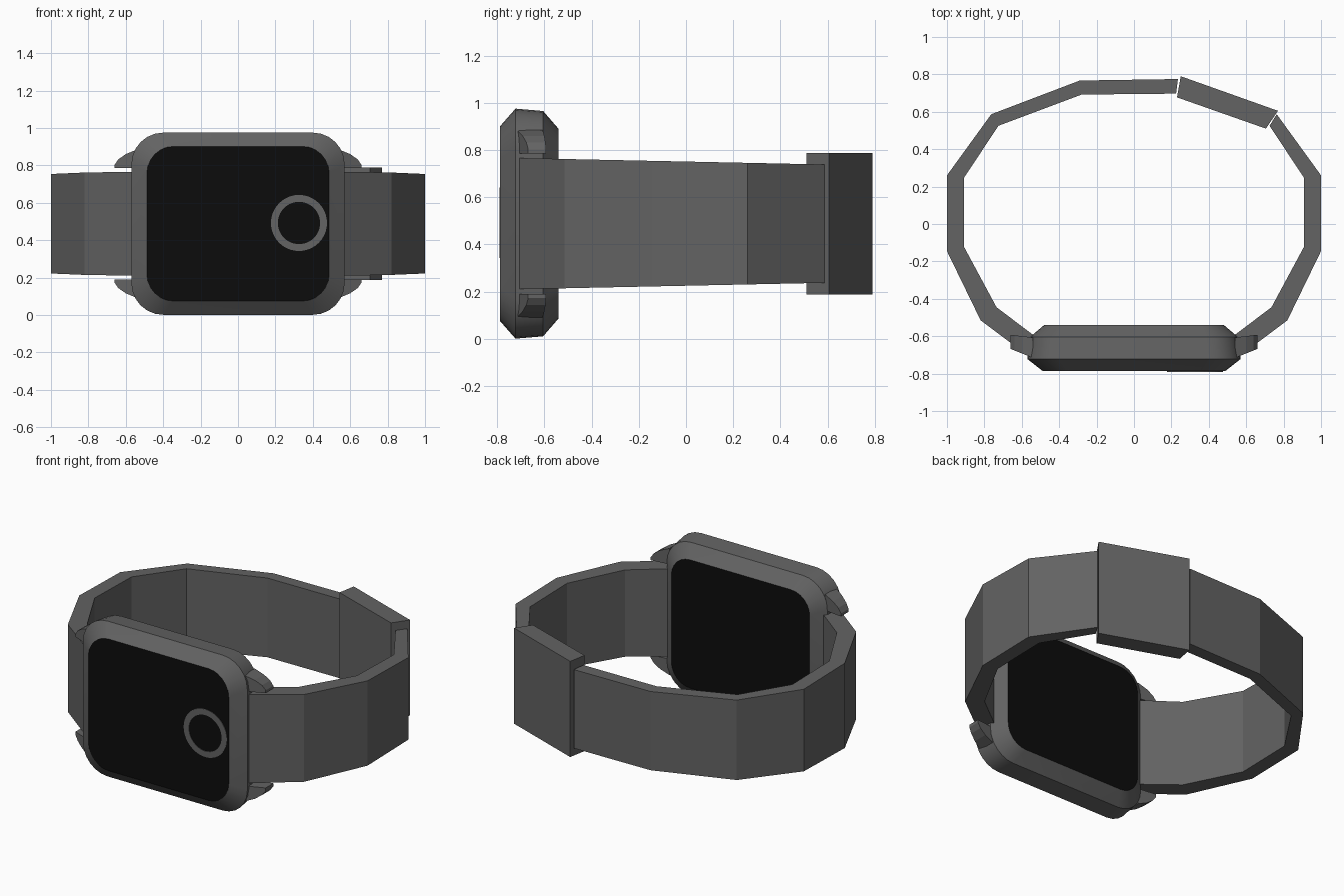
import bpy, bmesh, math

if "Cube" in bpy.data.objects:
    bpy.data.objects.remove(bpy.data.objects["Cube"])

ZC = 0.488  # height of the watch centre


def material(name, v):
    m = bpy.data.materials.new(name)
    m.diffuse_color = (v, v, v, 1)
    m.use_nodes = True
    m.node_tree.nodes["Principled BSDF"].inputs["Base Color"].default_value = m.diffuse_color
    return m


GREY = material("dark_grey", 0.125)
BLACK = material("black_glass", 0.0035)


def make(name, rings, mats=(GREY,), loop=False, smooth=False):
    """Skin a list of equal-length closed sections, capping the ends unless looped."""
    bm = bmesh.new()
    rows = [[bm.verts.new(p) for p in r] for r in rings]
    n = len(rows[0])
    pairs = list(zip(rows, rows[1:]))
    if loop:
        pairs.append((rows[-1], rows[0]))
    for a, b in pairs:
        for i in range(n):
            j = (i + 1) % n
            bm.faces.new((a[i], a[j], b[j], b[i]))
    if not loop:
        for r in (rows[0], rows[-1]):
            f = bm.faces.new(r)
            f.material_index = len(mats) - 1
    bmesh.ops.recalc_face_normals(bm, faces=bm.faces)
    me = bpy.data.meshes.new(name)
    bm.to_mesh(me)
    bm.free()
    for m in mats:
        me.materials.append(m)
    ob = bpy.data.objects.new(name, me)
    bpy.context.collection.objects.link(ob)
    if smooth:
        bpy.context.view_layer.objects.active = ob
        ob.select_set(True)
        bpy.ops.object.shade_smooth_by_angle(angle=math.radians(30))
        ob.select_set(False)
    return ob


def rounded(hx, hz, r, y, seg=6):
    pts = []
    for q, (sx, sz) in enumerate(((1, 1), (-1, 1), (-1, -1), (1, -1))):
        for k in range(seg + 1):
            a = (q + k / seg) * math.pi / 2
            pts.append((sx * (hx - r) + r * math.cos(a), y,
                        ZC + sz * (hz - r) + r * math.sin(a)))
    return pts


# Case: chamfered rounded box, black glass front and back
make("watch_case", [
    rounded(0.487, 0.413, 0.14, -0.787),
    rounded(0.570, 0.487, 0.17, -0.722),
    rounded(0.557, 0.477, 0.17, -0.605),
    rounded(0.480, 0.402, 0.13, -0.540)], mats=(GREY, BLACK), smooth=True)

# Ring on the screen
ring = []
for k in range(40):
    a = k * math.tau / 40
    ring.append([(0.326 + r * math.cos(a), y, 0.492 + r * math.sin(a))
                 for r, y in ((0.150, -0.786), (0.150, -0.790), (0.113, -0.790), (0.113, -0.786))])
make("screen_ring", ring, loop=True)

# Four lugs beside the strap ends
LUG = [(0.54, 0.785), (0.66, 0.785), (0.66, 0.803), (0.64, 0.832), (0.60, 0.86), (0.54, 0.885)]
for sx in (-1, 1):
    for sz in (-1, 1):
        sections = []
        for y0, slope in ((-0.71, 0.4), (-0.605, 0.12)):
            sections.append([(sx * x, y0 + slope * (x - 0.555), ZC + sz * (z - ZC)) for x, z in LUG])
        make("lug", sections)

# Strap halves: (outer x, outer y, inner x, inner y) along the band
BAND = [(0.55, -0.718, 0.53, -0.60), (0.82, -0.515, 0.735, -0.445), (1, -0.145, 0.91, -0.12),
        (1, 0.26, 0.91, 0.245), (0.763, 0.587, 0.725, 0.525)]
TAIL = [(0.29, 0.767, 0.28, 0.692), (-0.235, 0.775, -0.225, 0.697)]


def strap(name, path, sx):
    rows = []
    for ox, oy, ix, iy in path:
        row = []
        for x, y, s in ((ox, oy, 1), (ix, iy, 1), (ix, iy, -1), (ox, oy, -1)):
            row.append((sx * x, y, ZC + s * (0.278 - 0.021 * (y + 0.72))))
        rows.append(row)
    make(name, rows)


strap("strap_long", BAND + TAIL, -1)
strap("strap_short", BAND, 1)

# Clasp block
CLASP = [(0.25, 0.79), (0.77, 0.605), (0.705, 0.51), (0.23, 0.677)]
make("clasp", [[(x, y, z) for x, y in CLASP] for z in (0.188, 0.788)])
